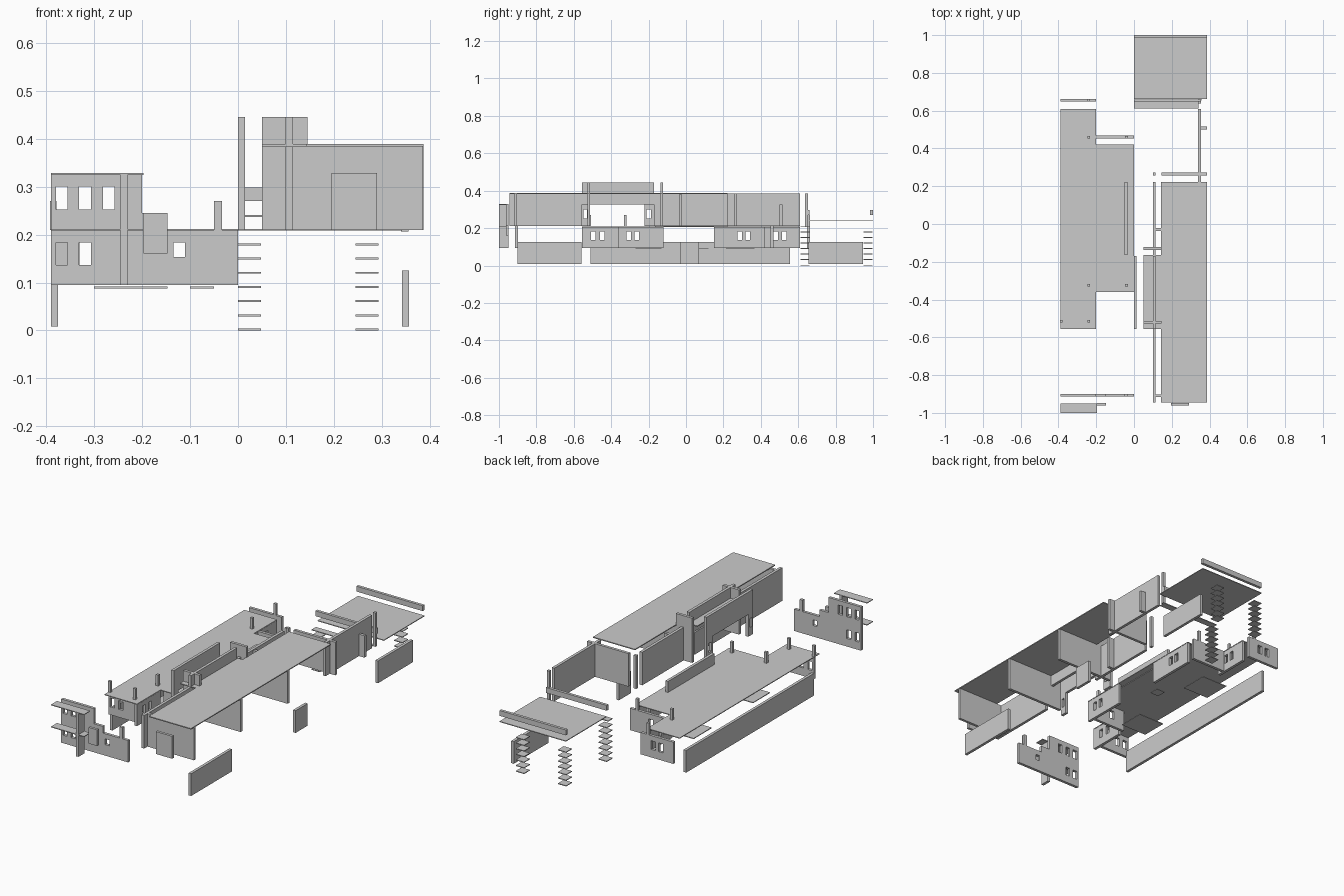
import bpy, bmesh

if "Cube" in bpy.data.objects:
    bpy.data.objects.remove(bpy.data.objects["Cube"])

T = 0.015  # wall thickness


def box(name, x0, x1, y0, y1, z0, z1):
    bm = bmesh.new()
    bmesh.ops.create_cube(bm, size=1)
    for v in bm.verts:
        v.co.x = x0 if v.co.x < 0 else x1
        v.co.y = y0 if v.co.y < 0 else y1
        v.co.z = z0 if v.co.z < 0 else z1
    return finish(name, bm)


def finish(name, bm):
    me = bpy.data.meshes.new(name)
    bm.to_mesh(me)
    bm.free()
    ob = bpy.data.objects.new(name, me)
    bpy.context.collection.objects.link(ob)
    return ob


def panel(name, axis, pos, solids, holes=(), t=T):
    """Flat slab normal to axis: union of (u0,u1,v0,v1) rectangles minus holes."""
    us = sorted({u for r in (*solids, *holes) for u in r[:2]})
    vs = sorted({v for r in (*solids, *holes) for v in r[2:]})

    def place(u, v):
        return {'x': (pos, u, v), 'y': (u, pos, v), 'z': (u, v, pos)}[axis]

    def inside(u, v, rects):
        return any(r[0] < u < r[1] and r[2] < v < r[3] for r in rects)

    bm = bmesh.new()
    for u0, u1 in zip(us, us[1:]):
        for v0, v1 in zip(vs, vs[1:]):
            u, v = (u0 + u1) / 2, (v0 + v1) / 2
            if inside(u, v, solids) and not inside(u, v, holes):
                bm.faces.new([bm.verts.new(place(*p)) for p in
                              ((u0, v0), (u1, v0), (u1, v1), (u0, v1))])
    bmesh.ops.remove_doubles(bm, verts=bm.verts, dist=1e-5)
    bmesh.ops.recalc_face_normals(bm, faces=bm.faces)
    ob = finish(name, bm)
    mod = ob.modifiers.new("thickness", 'SOLIDIFY')
    mod.thickness = t
    mod.offset = 0
    return ob


def windows(*starts, z=(0.137, 0.183), w=0.025):
    return [(s, s + w, *z) for s in starts]


# Left building: middle floor slab
panel("left_floor_slab", 'z', 0.21,
      [(-0.39, -0.2, -0.555, 0.61), (-0.2, 0, -0.36, 0.42)], t=0.004)

# Left building: ground floor walls facing the court
LO, MID = 0.095, 0.21
for name, x, y0, y1, wins in (("court_wall_front", -0.008, -0.36, -0.12, (-0.32, -0.275)),
                              ("court_wall_back", -0.008, 0.15, 0.42, (0.275, 0.318)),
                              ("wing_wall_front", -0.208, -0.555, -0.36, (-0.51, -0.46)),
                              ("wing_wall_back", -0.208, 0.42, 0.61, (0.468, 0.512))):
    panel(name, 'x', x, [(y0, y1, LO, MID - 0.003)], windows(*wins))
# Left building: end walls
panel("wing_end_back", 'y', 0.655, [(-0.39, -0.2, LO, MID)], windows(-0.33, -0.285))
panel("court_end_back", 'y', 0.46, [(-0.2, 0, LO, MID)], windows(-0.135))
panel("wing_end_front", 'y', -0.515, [(-0.39, -0.2, LO, MID - 0.003)],
      windows(-0.38, -0.33))
panel("court_end_front", 'y', -0.325, [(-0.2, 0, LO, MID - 0.003)], windows(-0.135))

# Posts standing on the left slab
for x, y in ((-0.24, 0.655), (-0.24, 0.46), (-0.04, 0.46), (-0.24, -0.325),
             (-0.04, -0.325), (-0.385, -0.515), (-0.24, -0.515)):
    box("slab_post", x - 0.007, x + 0.007, y - 0.007, y + 0.007, MID, 0.27)
box("slab_parapet", -0.05, -0.035, -0.165, 0.222, 0.205, 0.27)

# Thin lower plates of the left building
for x0, x1, y0, y1 in ((-0.3, -0.147, 0.215, 0.365), (-0.3, -0.147, -0.27, -0.13),
                       (-0.1, -0.05, 0.07, 0.12)):
    box("lower_plate", x0, x1, y0, y1, 0.088, 0.092)

# Detached front facade with windows and stepped top
panel("facade", 'y', -0.907,
      [(-0.39, -0.2, LO, 0.325), (-0.2, 0, LO, MID),
       (-0.2, -0.147, MID, 0.245), (-0.05, -0.033, MID, 0.27)],
      windows(-0.38, -0.332, -0.282, z=(0.252, 0.3))
      + windows(-0.38, -0.332) + windows(-0.135, z=(0.153, 0.183)))
box("facade_step_block", -0.197, -0.147, -0.962, -0.948, 0.16, 0.245)
box("facade_side_wall", -0.245, -0.23, -1.0, -0.95, LO, 0.325)
for z in (0.21, 0.326):
    box("facade_ledge", -0.39, -0.197, -1.0, -0.95, z - 0.002, z + 0.002)

# Low garden walls on both sides
box("garden_wall_left", -0.39, -0.375, -0.51, 0.555, 0.008, 0.125)
for y0, y1 in ((-0.9, -0.56), (-0.03, 0.07), (0.655, 0.945)):
    box("garden_wall_right", 0.342, 0.357, y0, y1, 0.008, 0.125)

# Right building: roof
HI, TOP = 0.384, 0.445
panel("right_roof", 'z', 0.386,
      [(0.142, 0.387, -0.945, 0.222), (0.05, 0.142, -0.555, -0.165)], t=0.005)

# Right building: walls
panel("inner_long_wall", 'x', 0.107,
      [(-0.945, -0.555, MID, HI), (-0.555, -0.17, 0.327, TOP), (-0.17, 0.222, MID, HI)])
panel("light_shaft_wall", 'x', 0.007,
      [(-0.555, -0.17, 0.327, TOP), (-0.555, -0.518, MID, 0.327),
       (-0.222, -0.17, MID, 0.327)],
      [(-0.548, -0.53, 0.252, 0.3), (-0.212, -0.188, 0.252, 0.3)])
for y in (-0.52, -0.13):
    panel("light_shaft_cross_wall", 'y', y,
          [(0.05, 0.145, MID, TOP), (0.145, 0.385, MID, HI)])
box("right_front_wall", 0.115, 0.385, -0.917, -0.903, MID, HI)
box("front_door_panel", 0.195, 0.29, -0.962, -0.948, MID, 0.328)
box("right_back_wall", 0.145, 0.387, 0.257, 0.272, MID, HI)
box("back_corner_post", 0.1, 0.115, 0.257, 0.272, MID, HI)
box("inner_stub", 0.112, 0.145, -0.037, -0.022, MID, HI - 0.003)
box("outer_side_wall", 0.34, 0.355, 0.222, 0.61, MID, HI)
box("side_stub", 0.355, 0.387, 0.5, 0.515, MID, 0.325)
box("terrace_post", 0.34, 0.355, 0.637, 0.652, 0.206, HI)

# Back terrace: slab, landing and railing beams
box("terrace_slab", 0, 0.387, 0.662, 1.0, 0.237, 0.241)
box("terrace_landing", 0, 0.342, 0.612, 0.648, 0.208, 0.212)
box("terrace_rail_back", 0, 0.387, 0.985, 1.0, 0.27, 0.298)
box("terrace_rail_front", 0, 0.355, 0.645, 0.66, 0.27, 0.298)

# Three flights of floating steps
for x, y in ((0, 0.612), (0, 0.95), (0.245, 0.95)):
    for i in range(7):
        z = 0.0296 * i
        box("step", x, x + 0.048, y, y + 0.048, z, z + 0.004)
